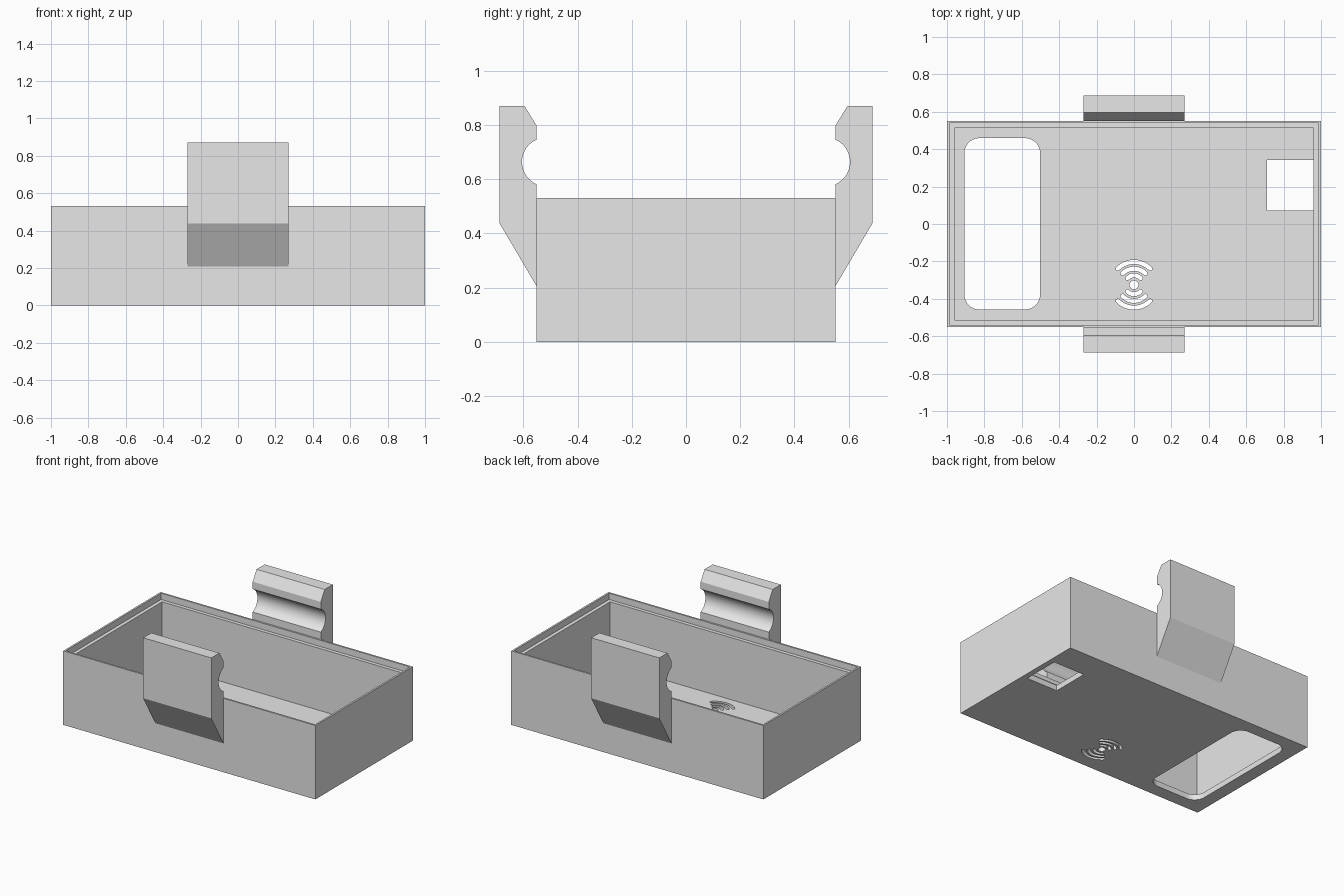
import bpy, bmesh, math
from mathutils import Vector

if "Cube" in bpy.data.objects:
    bpy.data.objects.remove(bpy.data.objects["Cube"])

grey = bpy.data.materials.new("light grey")
grey.diffuse_color = (0.8, 0.8, 0.8, 1)
grey.use_nodes = True
grey.node_tree.nodes["Principled BSDF"].inputs["Base Color"].default_value = grey.diffuse_color

X, Y, H = 1.0, 0.552, 0.53      # outer half sizes and height
WALL, LIP, FLOOR, LEDGE = 0.039, 0.013, 0.04, 0.485


def finish(bm, name):
    bmesh.ops.recalc_face_normals(bm, faces=bm.faces[:])
    mesh = bpy.data.meshes.new(name)
    bm.to_mesh(mesh)
    bm.free()
    mesh.materials.append(grey)
    ob = bpy.data.objects.new(name, mesh)
    bpy.context.collection.objects.link(ob)
    return ob


def prism(bm, points, offset):
    """Closed outline extruded along offset."""
    face = bm.faces.new([bm.verts.new(p) for p in points])
    ext = bmesh.ops.extrude_face_region(bm, geom=[face], use_keep_orig=True)
    verts = [g for g in ext["geom"] if isinstance(g, bmesh.types.BMVert)]
    bmesh.ops.translate(bm, verts=verts, vec=Vector(offset))


def arc(cx, cy, r, a0, a1, n):
    """Points on an arc, angles in degrees."""
    angles = [math.radians(a0 + (a1 - a0) * i / n) for i in range(n + 1)]
    return [(cx + r * math.cos(a), cy + r * math.sin(a)) for a in angles]


def cutter(bm, outline):
    prism(bm, [(x, y, -0.05) for x, y in outline], (0, 0, 0.15))


def select_only(ob):
    bpy.ops.object.select_all(action='DESELECT')
    ob.select_set(True)
    bpy.context.view_layer.objects.active = ob


# Open tray: nested rectangles from the underside, over the rim and ledge, to the floor
bm = bmesh.new()
loops = []
for inset, z in [(0, 0), (0, H), (LIP, H), (LIP, LEDGE), (WALL, LEDGE), (WALL, FLOOR)]:
    x, y = X - inset, Y - inset
    loops.append([bm.verts.new(p) for p in
                  [(-x, -y, z), (x, -y, z), (x, y, z), (-x, y, z)]])
for a, b in zip(loops, loops[1:]):
    for i in range(4):
        j = (i + 1) % 4
        bm.faces.new((a[i], a[j], b[j], b[i]))
bm.faces.new(loops[0][::-1])
bm.faces.new(loops[-1])
tray = finish(bm, "tray")

# Floor openings
bm = bmesh.new()
# rounded window
r, x0, x1, y0, y1 = 0.08, -0.907, -0.502, -0.457, 0.459
window = []
for cx, cy, a in [(x1 - r, y1 - r, 0), (x0 + r, y1 - r, 90),
                  (x0 + r, y0 + r, 180), (x1 - r, y0 + r, 270)]:
    window += arc(cx, cy, r, a, a + 90, 10)
cutter(bm, window)
# square port
cutter(bm, [(0.712, 0.071), (0.96, 0.071), (0.96, 0.342), (0.712, 0.342)])
# signal slots: a dot with three round-ended arcs on each side
cy, w = -0.325, 0.011
cutter(bm, arc(0, cy, 0.024, 0, 360, 24)[:-1])
for mid in (90, 270):
    for rad in (0.05, 0.086, 0.122):
        s, e = mid - 45, mid + 45
        ex, ey = arc(0, cy, rad, e, e, 1)[0]
        sx, sy = arc(0, cy, rad, s, s, 1)[0]
        slot = arc(0, cy, rad + w, s, e, 14)
        slot += arc(ex, ey, w, e, e + 180, 6)[1:-1]
        slot += arc(0, cy, rad - w, e, s, 14)
        slot += arc(sx, sy, w, s + 180, s + 360, 6)[1:-1]
        cutter(bm, slot)
holes = finish(bm, "floor_cutters")
holes.hide_render = True

mod = tray.modifiers.new("floor_openings", 'BOOLEAN')
mod.operation, mod.solver, mod.object = 'DIFFERENCE', 'EXACT', holes
select_only(tray)
bpy.ops.object.modifier_apply(modifier=mod.name)
bpy.data.objects.remove(holes)
bpy.ops.object.shade_smooth_by_angle(angle=math.radians(30))

# Side clips: slanted foot, round groove and chamfered tip
half, sag, gz = 0.082, 0.053, 0.664
rad = (half ** 2 + sag ** 2) / (2 * sag)
span = math.degrees(math.asin(half / rad))
groove = arc(Y + sag - rad, gz, rad, -span, span, 20)
profile = [(Y, 0.207), (Y, H)] + groove + [
    (Y, 0.799), (0.596, 0.871), (0.688, 0.871), (0.688, 0.438)]
for name, side in (("front_clip", -1), ("back_clip", 1)):
    bm = bmesh.new()
    prism(bm, [(-0.27, side * y, z) for y, z in profile], (0.54, 0, 0))
    clip = finish(bm, name)
    select_only(clip)
    bpy.ops.object.shade_smooth_by_angle(angle=math.radians(25))
